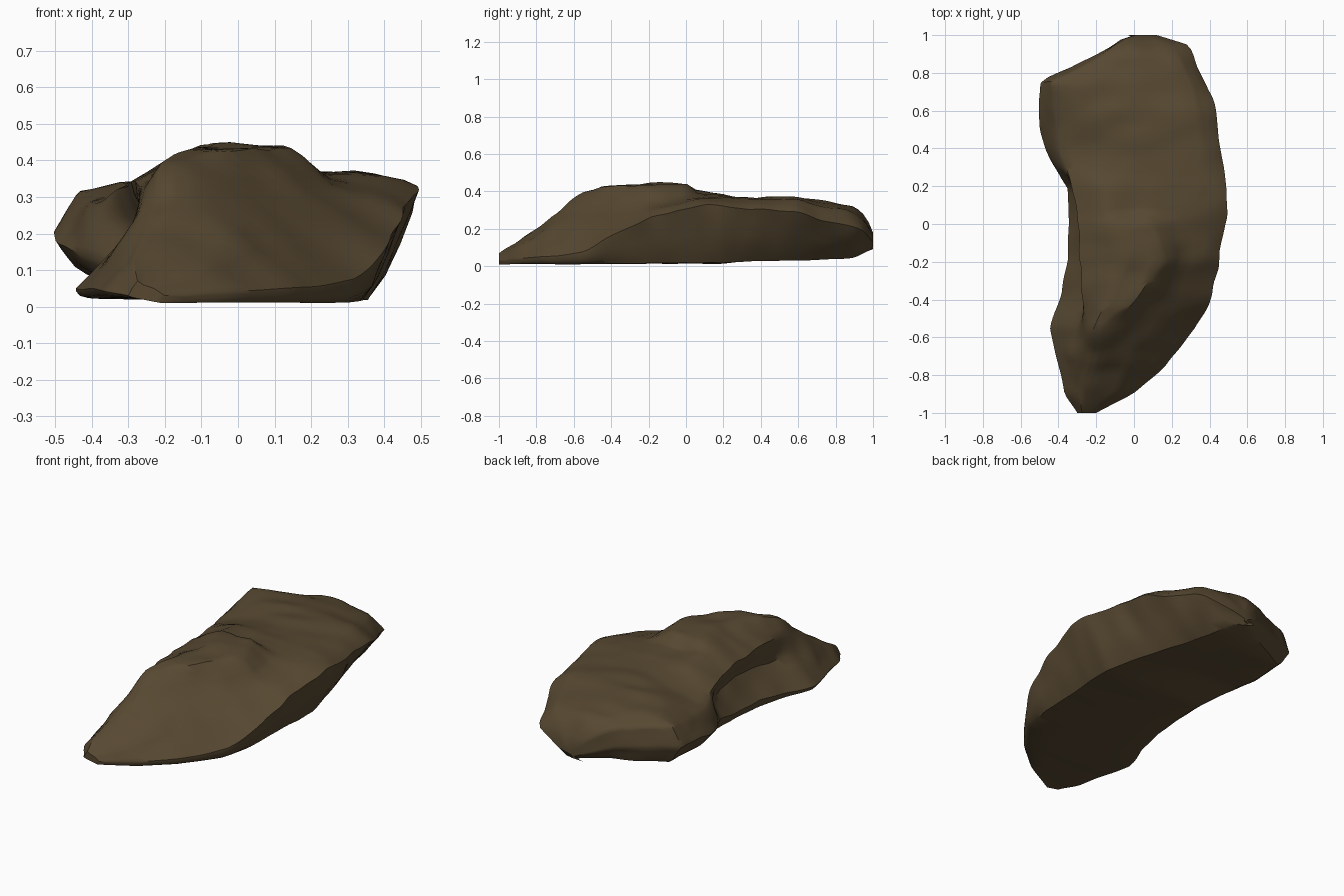
import bpy
import bmesh
from mathutils import Vector, noise

cube = bpy.data.objects.get("Cube")
if cube:
    bpy.data.objects.remove(cube, do_unlink=True)

# Stone colour
stone = bpy.data.materials.new("dark brown stone")
stone.use_nodes = True
colour = (0.095, 0.065, 0.031, 1)
stone.diffuse_color = colour
shader = stone.node_tree.nodes["Principled BSDF"]
shader.inputs["Base Color"].default_value = colour
shader.inputs["Roughness"].default_value = 0.9

# Stations along the length, and the profile tracks at each of them
stations = [-1, -.9, -.75, -.55, -.37, -.2, .01, .05, .2, .4, .6, .75, .9, .96, 1]
left_x = [-.3, -.37, -.4, -.45, -.39, -.36, -.35, -.35, -.36, -.48, -.51, -.51, -.2, -.1, 0]
left_z = [.03, .04, .05, .05, .06, .08, .1, .1, .12, .17, .2, .2, .17, .15, .12]
shoulder_x = [-.29, -.32, -.29, -.25, -.28, -.3, -.31, -.31, -.33, -.4, -.42, -.44, -.17, -.08, .01]
shoulder_z = [.05, .09, .19, .33, .34, .345, .335, .33, .33, .27, .3, .31, .28, .24, .16]
ridge_x = [-.26, -.25, -.2, -.17, .03, .16, .08, .02, 0, 0, 0, 0, .05, .06, .05]
ridge_z = [.06, .13, .24, .4, .43, .435, .445, .385, .385, .365, .375, .345, .31, .26, .17]
shelf_x = [-.23, -.1, 0, .08, .18, .26, .25, .25, .32, .35, .33, .29, .22, .18, .09]
shelf_z = [.05, .11, .19, .26, .29, .33, .36, .36, .37, .36, .36, .33, .29, .25, .16]
right_x = [-.2, 0, .17, .33, .42, .46, .49, .5, .5, .48, .44, .39, .32, .27, .12]
right_z = [.03, .04, .05, .07, .18, .27, .32, .33, .33, .32, .29, .25, .21, .18, .13]


def sample(track, y):
    """Read a track at a position along the length."""
    for i in range(len(stations) - 1):
        a, b = stations[i], stations[i + 1]
        if y <= b:
            t = (y - a) / (b - a)
            return track[i] * (1 - t) + track[i + 1] * t
    return track[-1]


def cross_section(y):
    """Corner points of the rock cut across at y, bottom left first."""
    lx, lz = sample(left_x, y), sample(left_z, y)
    sx, sz = sample(shoulder_x, y), sample(shoulder_z, y)
    px, pz = sample(ridge_x, y), sample(ridge_z, y)
    rx, rz = sample(right_x, y), sample(right_z, y)
    block = max(0, 1 - ((y + .2) / .5) ** 2)    # raised front half
    back = max(0, y - .2)                       # rear, lifted and undercut
    rear_lift = max(0, y - .9) * .5
    left_lift = min(back * .35, .07)
    corners = [
        (lx + .4 * lz, .025 + left_lift),
        (lx, lz),
        ((lx + sx) / 2 + .09 * block, (lz + sz) / 2),
        (sx, sz),
        ((sx + px) / 2, (sz + pz) / 2 + .015 + .04 * block),
        (px, pz),
        (sample(shelf_x, y), sample(shelf_z, y)),
        (rx, rz),
        (rx - .4 * rz - min(back * .2, .1), .01 + back * .04 + rear_lift),
    ]
    return [Vector((x, y, z)) for x, z in corners]


def weather(p):
    """Shift a point by broad dents and finer chips."""
    strength = min(1, p.z * 6 + .1)
    broad = noise.noise_vector(p * 3.2 + Vector((4, 1, 7)))
    fine = noise.noise_vector(p * 8 + Vector((2, 9, 3)))
    return p + (broad * .012 + fine * .014) * strength


# Loft the body from rings
bm = bmesh.new()
rows, splits = 72, 4
rings = []
for row in range(rows + 1):
    corners = cross_section(-1 + 2 * row / rows)
    ring = []
    for i, a in enumerate(corners):
        b = corners[(i + 1) % len(corners)]
        ring += [bm.verts.new(a.lerp(b, s / splits)) for s in range(splits)]
    rings.append(ring)

for lower, upper in zip(rings, rings[1:]):
    for i in range(len(lower)):
        j = (i + 1) % len(lower)
        bm.faces.new((lower[i], lower[j], upper[j], upper[i]))
bm.faces.new(rings[0])
bm.faces.new(rings[-1])

# Soften the corners between the ends, then weather the surface
inner = [v for ring in rings[1:-1] for v in ring]
bmesh.ops.smooth_vert(bm, verts=inner, factor=.4,
                      use_axis_x=True, use_axis_y=True, use_axis_z=True)
for v in inner:
    v.co = weather(v.co)

bmesh.ops.triangulate(bm, faces=[f for f in bm.faces if len(f.verts) > 4])
bmesh.ops.recalc_face_normals(bm, faces=bm.faces)
mesh = bpy.data.meshes.new("rock")
bm.to_mesh(mesh)
bm.free()
mesh.materials.append(stone)

rock = bpy.data.objects.new("rock", mesh)
bpy.context.collection.objects.link(rock)
bpy.ops.object.select_all(action="DESELECT")
rock.select_set(True)
bpy.context.view_layer.objects.active = rock
bpy.ops.object.shade_smooth_by_angle(angle=.7)
